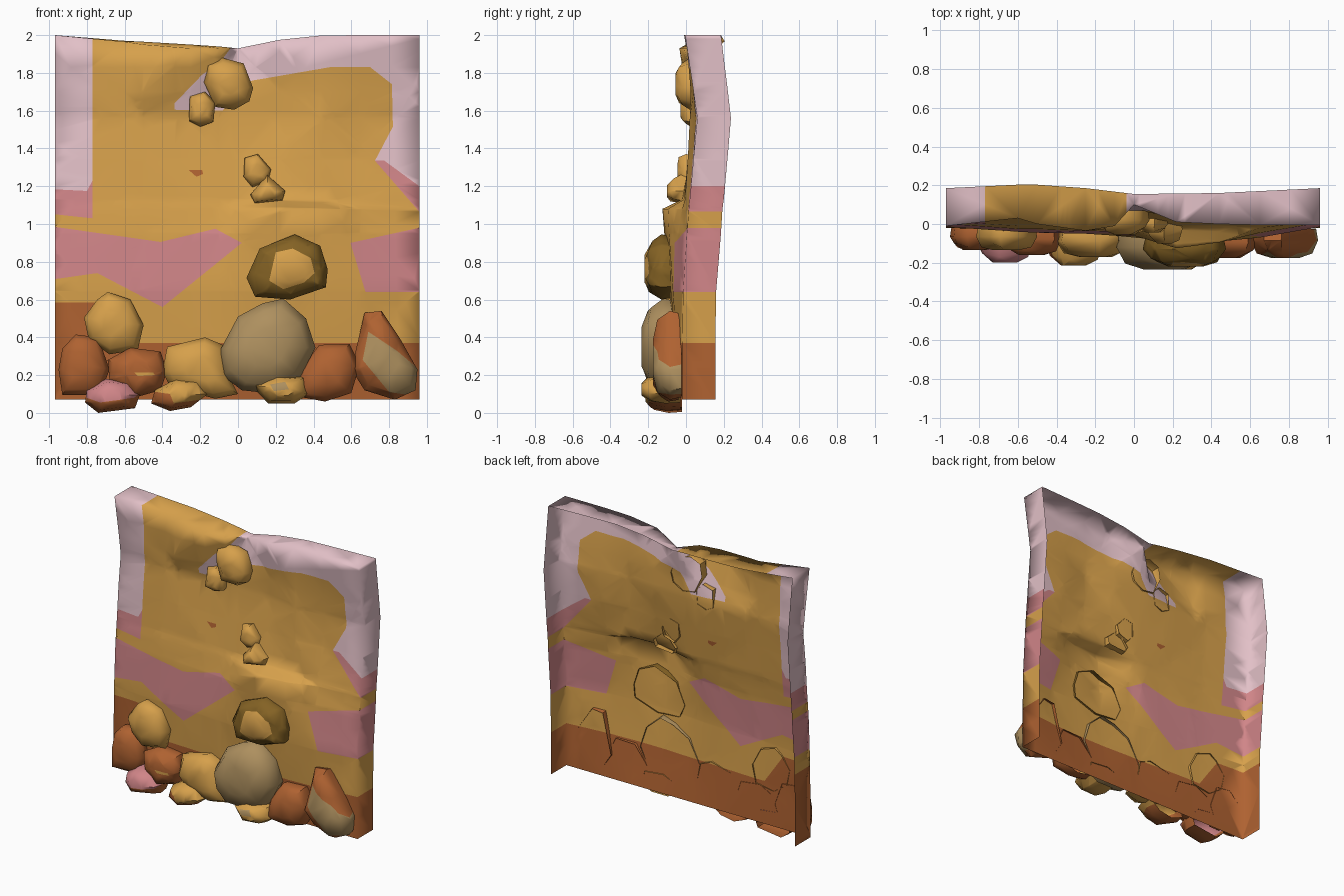
import bpy, bmesh, math
from mathutils import Vector


def make_mat(name, r, g, b):
    m = bpy.data.materials.new(name)
    lin = [((c / 255 + 0.055) / 1.055) ** 2.4 for c in (r, g, b)]
    m.diffuse_color = (*lin, 1)
    return m


MATS = [make_mat("ochre", 214, 160, 75), make_mat("pale_pink", 226, 192, 199),
        make_mat("rose", 208, 133, 136), make_mat("rust", 175, 98, 49),
        make_mat("tan", 174, 144, 95), make_mat("dark_brown", 132, 98, 36)]
OCHRE, PALE, ROSE, RUST, TAN, BROWN = range(6)


def inside(p, poly):
    """Even-odd test in the front (x, z) plane."""
    hit = False
    for (x1, z1), (x2, z2) in zip(poly, poly[1:] + poly[:1]):
        if (z1 > p.z) != (z2 > p.z) and p.x < (x2 - x1) * (p.z - z1) / (z2 - z1) + x1:
            hit = not hit
    return hit


def finish(name, bm, base, regions, angle):
    """Cut the colour borders into the mesh, colour the faces, make the object."""
    bmesh.ops.triangulate(bm, faces=bm.faces[:])
    for _, poly in regions:
        for a, b in zip(poly, poly[1:] + poly[:1]):
            bmesh.ops.bisect_plane(bm, geom=bm.verts[:] + bm.edges[:] + bm.faces[:], dist=1e-5,
                                   plane_co=(a[0], 0, a[1]), plane_no=Vector((a[1] - b[1], 0, b[0] - a[0])).normalized())
    for f in bm.faces:
        c = f.calc_center_median()
        f.material_index = next((m for m, poly in regions if inside(c, poly)), base)
    me = bpy.data.meshes.new(name)
    bm.to_mesh(me)
    bm.free()
    for m in MATS:
        me.materials.append(m)
    ob = bpy.data.objects.new(name, me)
    bpy.context.collection.objects.link(ob)
    bpy.context.view_layer.objects.active = ob
    ob.select_set(True)
    bpy.ops.object.shade_smooth_by_angle(angle=math.radians(angle))
    ob.select_set(False)


# --- cliff wall: bumpy front sheet with side and top returns, open at the back
XS = [-.97, -.6, -.5, -.25, -.1, 0, .22, .44, .65, .96]
TOP_Z = [2.0, 1.965, 1.95, 1.93, 1.93, 1.93, 1.975, 1.998, 2.0, 2.0]
BACK_Z = [2.0, 1.97, 1.965, 1.95, 1.94, 1.93, 1.975, 1.998, 2.0, 2.0]
TOP_BACK = [.185, .203, .203, .185, .167, .155, .157, .16, .17, .185]
# each row: height, y of the rear edge of the side returns, y of the front sheet
ROWS = [(.07, .155, [-.02] * 10),
        (.37, .155, [-.02, -.03, -.03, -.04, -.05, -.05, -.06, -.06, -.05, -.02]),
        (.65, .16, [-.015, -.04, -.045, -.05, -.06, -.07, -.09, -.08, -.07, -.015]),
        (.95, .185, [0, -.025, -.025, -.035, -.04, -.06, -.115, -.09, -.045, .005]),
        (1.08, .193, [.013, -.01, -.01, -.013, -.013, -.03, -.125, -.095, -.02, .015]),
        (1.13, .20, [.018, 0, 0, -.002, 0, 0, -.02, -.01, -.005, .02]),
        (1.35, .22, [.035, .02, .02, .03, .03, .03, .02, .01, .035, .04]),
        (1.56, .238, [.06, .04, .045, .055, .06, .06, .055, .02, .05, .06]),
        (1.70, .222, [.04, .035, .0, .02, .05, .06, .05, .025, .04, .04]),
        (2.0, .185, [-.01, .03, .0, -.035, -.01, .10, .01, 0, -.005, -.005])]
bm = bmesh.new()
grid = []
for j, (z, back, ys) in enumerate(ROWS):
    zs = TOP_Z if j == len(ROWS) - 1 else [z] * 10
    pts = [(XS[0], back, zs[0])] + list(zip(XS, ys, zs)) + [(XS[-1], back, zs[-1])]
    grid.append([bm.verts.new(p) for p in pts])
top = [grid[-1][0]] + [bm.verts.new(p) for p in list(zip(XS, TOP_BACK, BACK_Z))[1:-1]] + [grid[-1][-1]]
for lo, hi in zip(grid, grid[1:]):
    for i in range(len(lo) - 1):
        bm.faces.new((lo[i], lo[i + 1], hi[i + 1], hi[i]))
edge = grid[-1][1:-1]
for i in range(len(edge) - 1):
    bm.faces.new((edge[i], edge[i + 1], top[i + 1], top[i]))
L, R = -1.1, 1.1
finish("cliff_wall", bm, OCHRE, [
    (RUST, [(L, -.1), (R, -.1), (R, .37), (-.6, .37), (-.75, .585), (L, .585)]),
    (PALE, [(L, 2.1), (-.77, 2.1), (-.77, 1.23), (-.80, 1.175), (L, 1.19)]),
    (ROSE, [(L, 1.19), (-.80, 1.175), (-.77, 1.23), (-.77, 1.03), (L, 1.065)]),
    (ROSE, [(L, .99), (-.97, .985), (-.41, .905), (-.12, .975), (.02, .90),
            (-.40, .56), (-.745, .74), (L, .69)]),
    (PALE, [(-.04, 2.1), (-.04, 1.93), (-.1, 1.85), (0, 1.74), (.08, 1.76), (.485, 1.83), (.70, 1.83),
            (.815, 1.74), (.82, 1.515), (.725, 1.335), (.775, 1.335), (.96, 1.2), (R, 1.2), (R, 2.1)]),
    (ROSE, [(.725, 1.335), (.775, 1.335), (.96, 1.2), (R, 1.2), (R, 1.06), (.96, 1.065)]),
    (ROSE, [(.595, .90), (.96, .98), (R, .99), (R, .64), (.675, .64)]),
    (PALE, [(-.19, 1.79), (-.335, 1.64), (-.335, 1.605), (-.08, 1.60), (0, 1.74), (-.1, 1.85)]),
    (RUST, [(-.26, 1.285), (-.19, 1.285), (-.185, 1.265), (-.22, 1.25)]),
], 100)


# --- rocks: rounded shells bulging forward from the wall, open at the back
def rock(name, outline, front, back, base=OCHRE, regions=()):
    bm = bmesh.new()
    n = len(outline)
    cx = sum(p[0] for p in outline) / n
    cz = sum(p[1] for p in outline) / n
    rings = []
    for t, s in ((0, .94), (.4, 1), (.78, .82), (1, .42)):
        y = back + (front - back) * t
        rings.append([bm.verts.new((cx + (x - cx) * s, y + (.01 * (-1) ** i if .5 < t < 1 else 0),
                                    cz + (z - cz) * s)) for i, (x, z) in enumerate(outline)])
    for a, b in zip(rings, rings[1:]):
        for i in range(n):
            k = (i + 1) % n
            bm.faces.new((a[k], a[i], b[i], b[k]))
    bm.faces.new(rings[-1][::-1])
    bmesh.ops.recalc_face_normals(bm, faces=bm.faces[:])
    if sum(f.normal.y * f.calc_area() for f in bm.faces) > 0:
        bmesh.ops.reverse_faces(bm, faces=bm.faces[:])
    finish(name, bm, base, list(regions), 55)


rock("upper_boulder", [(-.085, 1.88), (.03, 1.85), (.08, 1.72), (.06, 1.65), (-.02, 1.605), (-.12, 1.62),
                       (-.18, 1.75), (-.165, 1.845)], -.055, .07)
rock("upper_pebble", [(-.255, 1.675), (-.175, 1.70), (-.12, 1.645), (-.13, 1.54), (-.2, 1.515), (-.26, 1.545)],
     -.03, .06)
rock("middle_pebble", [(.035, 1.35), (.105, 1.37), (.175, 1.29), (.16, 1.225), (.075, 1.195), (.03, 1.25)],
     -.045, .03)
rock("ledge_pebble", [(.155, 1.26), (.25, 1.175), (.235, 1.125), (.09, 1.11), (.065, 1.155)], -.10, .02)
rock("dark_boulder", [(.3, .945), (.435, .885), (.475, .76), (.465, .665), (.275, .6), (.09, .615),
                      (.045, .715), (.115, .87)], -.22, -.07, BROWN,
     [(OCHRE, [(.20, .85), (.29, .87), (.385, .82), (.405, .74), (.35, .69), (.24, .655), (.165, .70)])])
rock("big_boulder", [(.24, .605), (.36, .50), (.41, .345), (.33, .19), (.2, .1), (.02, .12), (-.085, .2),
                     (-.09, .34), (0, .51), (.13, .58)], -.235, -.045, TAN)
rock("right_boulder", [(.67, .53), (.76, .54), (.86, .39), (.95, .23), (.94, .12), (.83, .07), (.67, .12),
                       (.6, .23)], -.175, -.025, RUST,
     [(TAN, [(.69, .43), (.84, .33), (.97, .22), (.94, .09), (.80, .11), (.66, .28)])])
rock("rust_boulder", [(.43, .36), (.59, .365), (.645, .255), (.6, .105), (.46, .06), (.3, .09), (.33, .23)],
     -.175, -.04, RUST)
rock("low_pebble", [(.065, .15), (.2, .205), (.355, .19), (.375, .1), (.3, .05), (.16, .05)], -.235, -.03, OCHRE,
     [(TAN, [(.17, .15), (.25, .165), (.27, .125), (.19, .115)])])
rock("ochre_boulder", [(-.375, .35), (-.175, .40), (-.08, .36), (-.05, .2), (0, .1), (-.12, .075),
                       (-.36, .14), (-.4, .22)], -.17, -.035)
rock("low_ochre_rock", [(-.44, .12), (-.33, .18), (-.2, .175), (-.16, .1), (-.25, .03), (-.36, .01),
                        (-.46, .05)], -.215, -.03, OCHRE,
     [(RUST, [(-.5, .12), (-.36, .1), (-.34, .05), (-.2, .07), (-.2, -.1), (-.5, -.1)])])
rock("left_middle_rock", [(-.69, .28), (-.57, .345), (-.41, .325), (-.375, .22), (-.41, .12), (-.55, .08),
                          (-.68, .17)], -.16, -.025, RUST,
     [(OCHRE, [(-.55, .215), (-.45, .215), (-.44, .20), (-.53, .195)])])
rock("left_edge_boulder", [(-.93, .34), (-.86, .415), (-.74, .40), (-.68, .23), (-.73, .095), (-.93, .095),
                           (-.95, .23)], -.135, -.02, RUST)
rock("pink_rock", [(-.8, .12), (-.7, .18), (-.57, .165), (-.52, .095), (-.545, .025), (-.74, .0),
                   (-.81, .055)], -.2, -.02, RUST,
     [(ROSE, [(-.83, .09), (-.73, .055), (-.55, .08), (-.5, .12), (-.5, .2), (-.83, .2)])])
rock("left_upper_boulder", [(-.745, .60), (-.69, .64), (-.57, .60), (-.5, .465), (-.53, .335), (-.68, .31),
                            (-.79, .385), (-.815, .505)], -.135, -.02)
